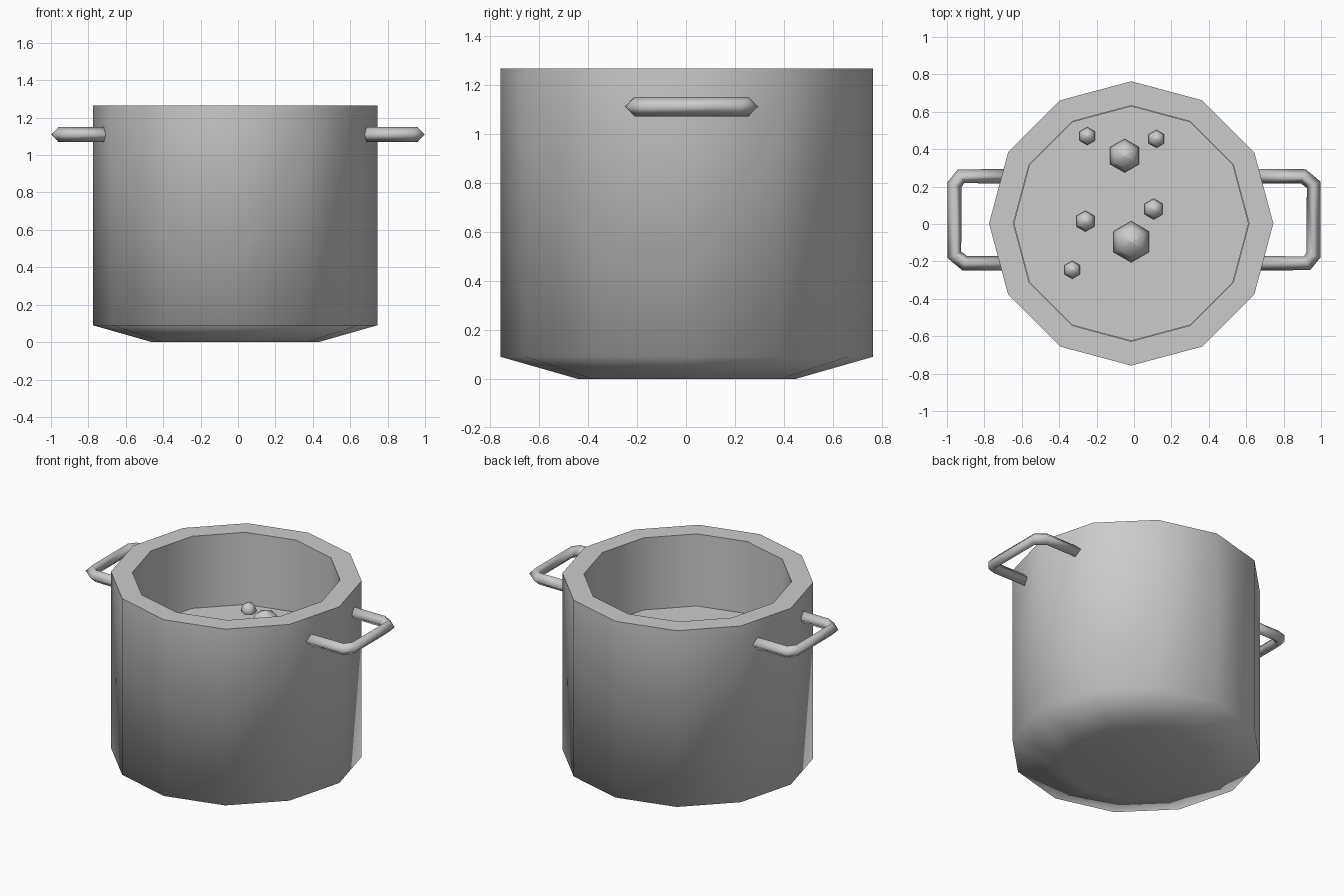
import bpy, bmesh, math
from mathutils import Matrix, Vector

cube = bpy.data.objects.get("Cube")
if cube:
    bpy.data.objects.remove(cube, do_unlink=True)

metal = bpy.data.materials.new("plain_grey")
metal.use_nodes = True
grey = (0.6, 0.6, 0.6, 1)
metal.diffuse_color = grey
metal.node_tree.nodes["Principled BSDF"].inputs["Base Color"].default_value = grey

POT = Vector((-0.015, 0.003, 0))
SURFACE = 0.785


def finish(name, bm, sharp=80):
    bmesh.ops.recalc_face_normals(bm, faces=bm.faces)
    mesh = bpy.data.meshes.new(name)
    bm.to_mesh(mesh)
    bm.free()
    mesh.shade_smooth()
    mesh.set_sharp_from_angle(angle=math.radians(sharp))
    mesh.materials.append(metal)
    obj = bpy.data.objects.new(name, mesh)
    bpy.context.collection.objects.link(obj)
    return obj


def lathe(name, profile, sides, location):
    """Turn (radius, height) points around z, with one corner on +y."""
    bm = bmesh.new()
    rings = []
    for r, z in profile:
        ring = []
        for i in range(sides):
            a = math.pi / 2 + math.tau * i / sides
            ring.append(bm.verts.new((r * math.cos(a), r * math.sin(a), z)))
        rings.append(ring)
    for low, high in zip(rings, rings[1:]):
        for i in range(sides):
            j = (i + 1) % sides
            bm.faces.new((low[i], low[j], high[j], high[i]))
    bm.faces.new(rings[0])
    bm.faces.new(rings[-1])
    obj = finish(name, bm)
    obj.location = location
    return obj


def tube(name, path, radius):
    """Sweep a diamond section along a flat path with mitred corners."""
    bm = bmesh.new()
    up = Vector((0, 0, radius))
    rings = []
    for i, p in enumerate(path):
        before = (p - path[max(i - 1, 0)]).normalized()
        after = (path[min(i + 1, len(path) - 1)] - p).normalized()
        side = (before + after).normalized().cross(Vector((0, 0, 1))) * radius
        rings.append([bm.verts.new(p + d) for d in (side, up, -side, -up)])
    for a, b in zip(rings, rings[1:]):
        for i in range(4):
            j = (i + 1) % 4
            bm.faces.new((a[i], a[j], b[j], b[i]))
    bm.faces.new(rings[0])
    bm.faces.new(rings[-1])
    return finish(name, bm, 100)


# Pot: tapered base, straight wall, flat rim, inner wall and floor
lathe("pot", [(0.445, 0), (0.76, 0.09), (0.76, 1.265), (0.63, 1.265), (0.63, 0.12)], 12, POT)

# Liquid filling the pot
lathe("liquid", [(0.628, 0.13), (0.628, SURFACE)], 12, POT)

# Bubbles floating on the liquid: x, y, radius
bubbles = [(-0.25, 0.47, 0.048), (0.12, 0.455, 0.048), (-0.05, 0.365, 0.09),
           (0.105, 0.08, 0.056), (-0.26, 0.015, 0.056), (-0.015, -0.095, 0.11),
           (-0.33, -0.245, 0.048)]
for n, (x, y, r) in enumerate(bubbles, 1):
    arc = [math.pi * (k / 4 - 0.5) for k in range(5)]
    profile = [(max(r * math.cos(a), r * 0.01), r * math.sin(a)) for a in arc]
    lathe(f"bubble_{n}", profile, 6, (x, y, SURFACE + 0.015))

# Handles: the right one is the left one turned half round
bend = [(0.66, 0.255), (0.905, 0.255), (0.96, 0.21), (0.96, -0.165), (0.925, -0.21), (0.66, -0.21)]
left_path = [Vector((x, y - 0.0225, 0)) for x, y in bend]
half_turn = Matrix.Rotation(math.pi, 3, "Z")
for name, path in (("left_handle", left_path),
                   ("right_handle", [half_turn @ p for p in left_path])):
    tube(name, path, 0.04).location = (0, 0.0225, 1.11)
